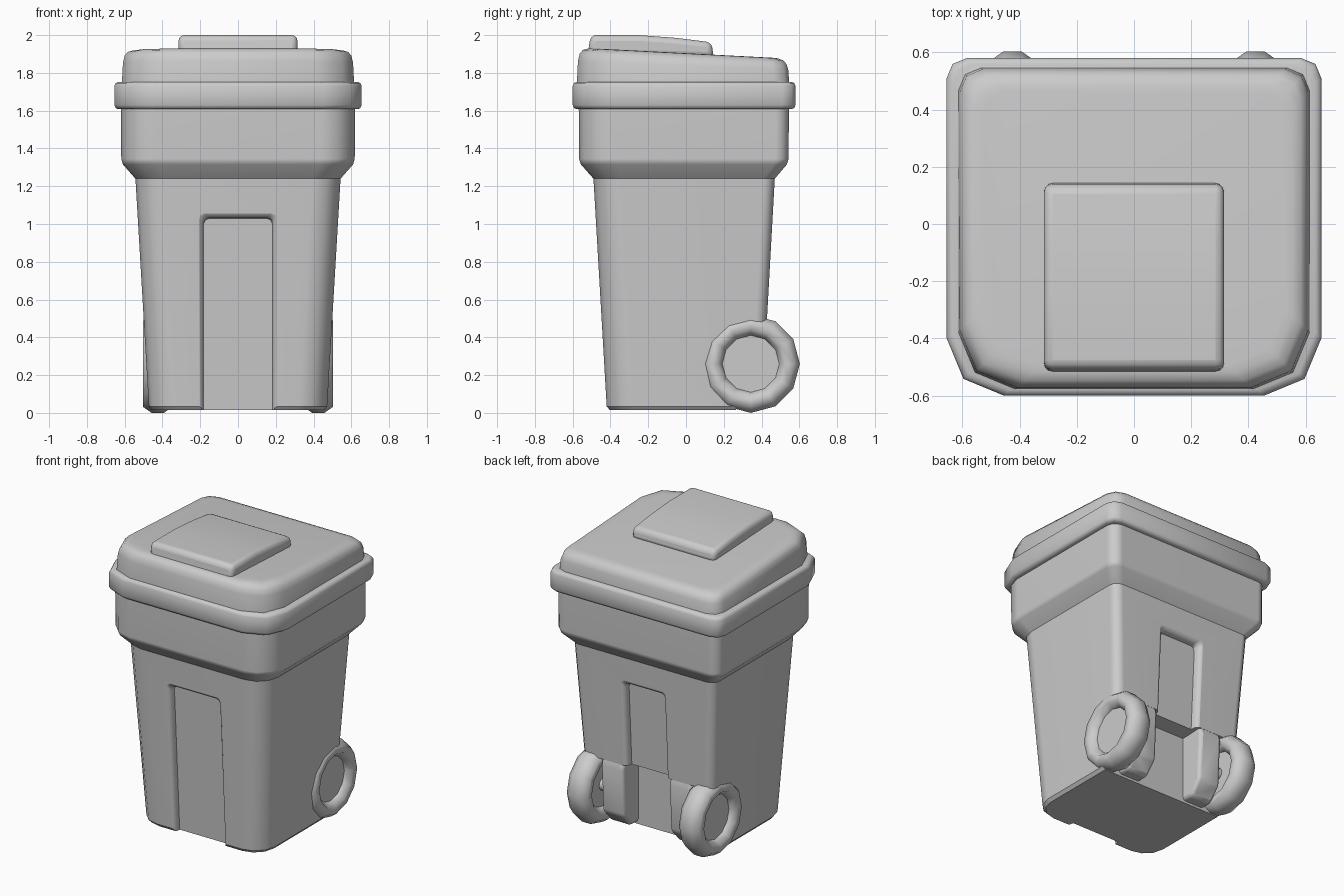
import bpy, bmesh
from math import sin, cos, pi, radians

if "Cube" in bpy.data.objects:
    bpy.data.objects.remove(bpy.data.objects["Cube"])


def finish(ob, angle=40):
    bpy.ops.object.select_all(action='DESELECT')
    ob.select_set(True)
    bpy.context.view_layer.objects.active = ob
    bpy.ops.object.shade_smooth_by_angle(angle=radians(angle))


def loft(name, rings, cyclic=False):
    """Skin a list of equal-length point rings; cap the ends unless cyclic."""
    bm = bmesh.new()
    vs = [[bm.verts.new(p) for p in r] for r in rings]
    n = len(vs[0])
    pairs = list(zip(vs, vs[1:])) + ([(vs[-1], vs[0])] if cyclic else [])
    for a, b in pairs:
        for i in range(n):
            j = (i + 1) % n
            bm.faces.new((a[i], a[j], b[j], b[i]))
    if not cyclic:
        bm.faces.new(vs[0])
        bm.faces.new(vs[-1])
    bmesh.ops.recalc_face_normals(bm, faces=bm.faces)
    me = bpy.data.meshes.new(name)
    bm.to_mesh(me)
    bm.free()
    ob = bpy.data.objects.new(name, me)
    bpy.context.collection.objects.link(ob)
    return ob


def outline(hx, yf, yb, z, rf, rb, seg=2, slope=0.0):
    """Rounded rectangle with big front corners and small back corners."""
    pts = []
    for sx, y, r, a0 in ((1, yb, rb, 0), (-1, yb, rb, 90), (-1, yf, rf, 180), (1, yf, rf, 270)):
        cx, cy = sx * (hx - r), y + (r if y < 0 else -r)
        for k in range(seg + 1):
            a = radians(a0 + 90 * k / seg)
            px, py = cx + r * cos(a), cy + r * sin(a)
            pts.append((px, py, z + slope * py))
    return pts


def prism(name, prof, x0, x1):
    """Extrude a (y, z) profile along x."""
    return loft(name, [[(x, y, z) for y, z in prof] for x in (x0, x1)])


def bevel(ob, width, seg=3, angle=30):
    m = ob.modifiers.new("bevel", 'BEVEL')
    m.width, m.segments, m.limit_method = width, seg, 'ANGLE'
    m.angle_limit = radians(angle)


def cut(ob, cutter):
    m = ob.modifiers.new("cut", 'BOOLEAN')
    m.operation, m.solver, m.object = 'DIFFERENCE', 'EXACT', cutter
    bpy.context.view_layer.objects.active = ob
    bpy.ops.object.modifier_apply(modifier=m.name)
    bpy.data.objects.remove(cutter)


def channel(side, y0, slope, hw, top, bottom):
    """Flared groove cutter; side -1 is front, +1 is back."""
    rings = []
    for d, o in ((0, 0), (.025, .003), (.04, .012), (.048, .024), (.053, .045), (.12, .06)):
        w, t, c = hw + o, top + o, .03
        xz = [(-w, bottom), (w, bottom), (w, t - c), (w - c * .3, t - c * .3), (w - c, t),
              (c - w, t), (c * .3 - w, t - c * .3), (-w, t - c)]
        rings.append([(x, side * (y0 + slope * z + d), z) for x, z in xz])
    return loft("channel_cutter", rings)


# Tapered body with a flared collar
WY, WZ = .343, .26
body = loft("body", [outline(hx, yf, yb, z, rf, rb, 3) for hx, yf, yb, z, rf, rb in (
    (.455, -.403, .385, .014, .14, .05), (.472, -.42, .403, .035, .15, .06),
    (.543, -.49, .47, 1.24, .15, .06), (.609, -.556, .534, 1.315, .18, .07),
    (.618, -.566, .543, 1.345, .18, .07), (.62, -.568, .545, 1.63, .18, .07))])

# Front and back grooves, axle space and wheel wells
cut(body, channel(-1, .37, .0574, .182, 1.03, -.1))
cut(body, channel(1, .353, .054, .145, 1.05, .4))
cut(body, prism("axle_cutter", [(.265, -.1), (.7, -.1), (.7, .49), (.265, .47)], -.8, .8))
for s in (-1, 1):
    ring = [(WY + .2 * cos(k * pi / 8), WZ + .2 * sin(k * pi / 8)) for k in range(16)]
    cut(body, prism("well_cutter", ring, s * .35, s * .7))
finish(body, 35)
body.modifiers.new("normals", 'WEIGHTED_NORMAL').keep_sharp = True

# Rim band
finish(loft("rim", [outline(.655 - i, -.6 + i, .58 - i, z, .2, .07) for z, i in (
    (1.608, .02), (1.614, .007), (1.63, 0), (1.73, 0), (1.746, .007), (1.752, .02))]), 55)

# Lid with a top that slopes to the back
finish(loft("lid", [outline(.615 - i, -.578 + i, .547 - i, z, .2, .08, 2, s) for z, i, s in (
    (1.74, 0, 0), (1.84, .006, -.04), (1.873, .015, -.05), (1.893, .032, -.052),
    (1.902, .06, -.052), (1.904, .085, -.052))]), 55)

# Raised panel on the lid
panel = prism("lid_panel", [(-.52, 1.9), (-.505, 2.0), (-.25, 2.0), (-.05, 1.985),
                            (.135, 1.962), (.147, 1.88)], -.315, .315)
bevel(panel, .03)
finish(panel)

for s, side in ((-1, "left"), (1, "right")):
    # Axle brackets
    br = prism(side + "_axle_bracket", [(.24, .03), (.34, .03), (.42, .12), (.437, .44),
                                        (.42, .5), (.24, .5)], s * .175, s * .34)
    bevel(br, .02, 2)
    finish(br)
    # Tyres
    rings = []
    for k in range(12):
        a = k * pi / 6
        ring = []
        for j in range(8):
            b = (j + .5) * pi / 4
            r = .2045 + .06 * cos(b)
            ring.append((s * (.425 + .085 * sin(b)), WY + r * cos(a), WZ + r * sin(a)))
        rings.append(ring)
    low = min(p[2] for r in rings for p in r)
    finish(loft(side + "_tyre", [[(x, y, z - low) for x, y, z in r] for r in rings], True), 60)
    # Hub discs
    hub = [(WY + .17 * cos(k * pi / 6), WZ + .17 * sin(k * pi / 6)) for k in range(12)]
    finish(prism(side + "_hub", hub, s * .39, s * .46))
    # Stub axles
    stub = [(WY + .04 * cos(k * pi / 6), WZ + .04 * sin(k * pi / 6)) for k in range(12)]
    finish(prism(side + "_stub_axle", stub, s * .32, s * .41))
